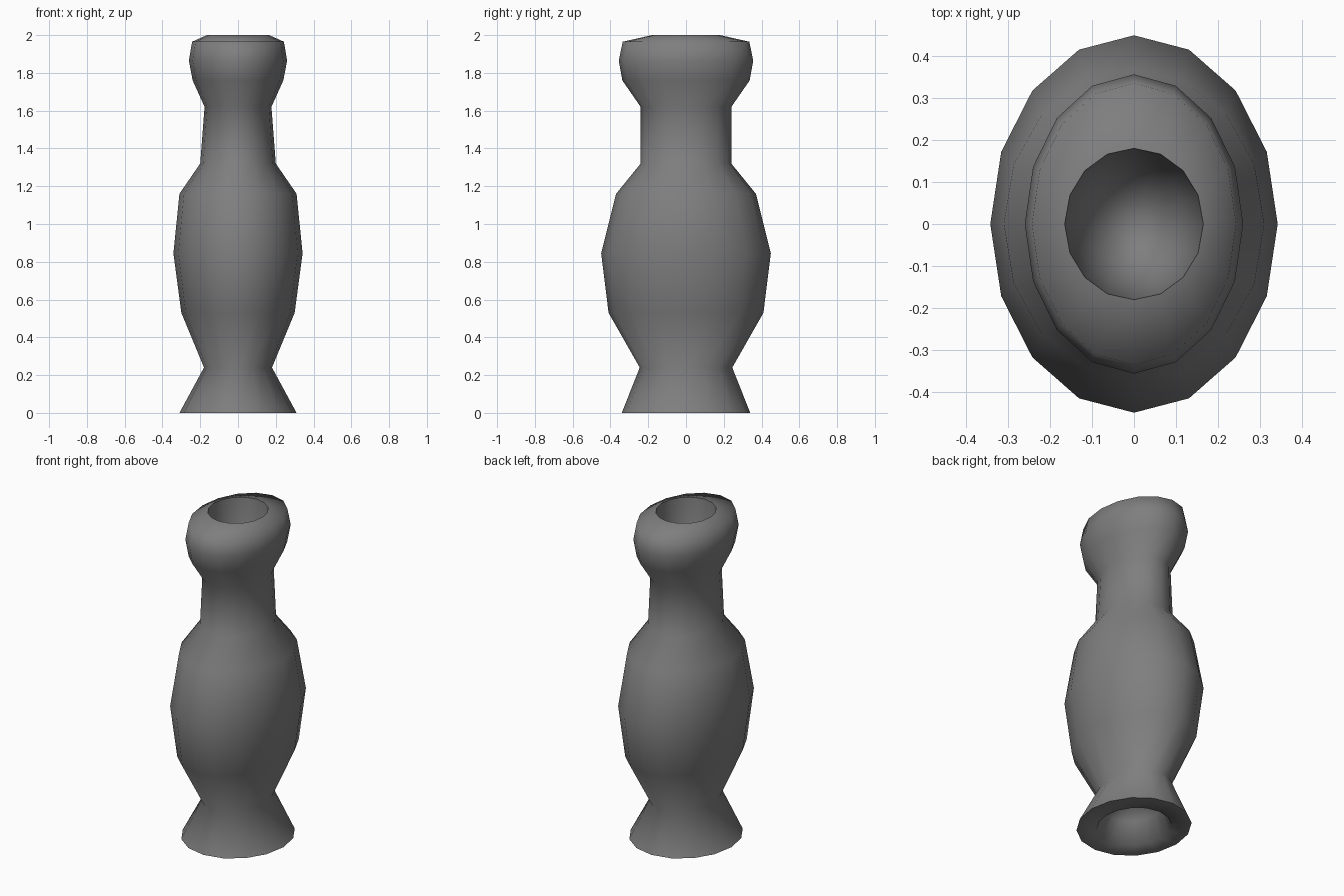
import bpy
import bmesh
import math

SIDES = 16

cube = bpy.data.objects.get("Cube")
if cube:
    bpy.data.objects.remove(cube, do_unlink=True)

grey = bpy.data.materials.new("mid_grey")
grey.use_nodes = True
colour = (0.21, 0.21, 0.21, 1)
grey.diffuse_color = colour
for node in grey.node_tree.nodes:
    if node.type == 'BSDF_PRINCIPLED':
        node.inputs["Base Color"].default_value = colour


def oval_lathe(name, rings, start_z, end_z):
    """Skin oval rings (half width, half depth, height), closed by a point at each end."""
    bm = bmesh.new()
    loops = []
    for rx, ry, z in rings:
        loops.append([bm.verts.new((rx * math.cos(a), ry * math.sin(a), z))
                      for a in (math.tau * i / SIDES for i in range(SIDES))])
    for low, high in zip(loops, loops[1:]):
        for i in range(SIDES):
            j = (i + 1) % SIDES
            bm.faces.new((low[i], low[j], high[j], high[i]))
    for loop, z in ((loops[0], start_z), (loops[-1], end_z)):
        tip = bm.verts.new((0, 0, z))
        for i in range(SIDES):
            bm.faces.new((loop[i], loop[(i + 1) % SIDES], tip))
    bmesh.ops.recalc_face_normals(bm, faces=bm.faces)
    mesh = bpy.data.meshes.new(name)
    bm.to_mesh(mesh)
    bm.free()
    obj = bpy.data.objects.new(name, mesh)
    bpy.context.collection.objects.link(obj)
    mesh.materials.append(grey)
    return obj


# Recess under the foot, from its ceiling down to the rim
foot_recess = [(0.09, 0.11, 0.19), (0.15, 0.18, 0.13), (0.20, 0.22, 0.0)]

# Outer wall: flared foot, belly, neck, lip
outer_wall = [
    (0.31, 0.34, 0.0), (0.18, 0.245, 0.24), (0.30, 0.41, 0.53),
    (0.342, 0.449, 0.845), (0.31, 0.37, 1.16), (0.20, 0.24, 1.32),
    (0.177, 0.24, 1.62), (0.24, 0.337, 1.76), (0.26, 0.356, 1.865),
    (0.243, 0.335, 1.965), (0.165, 0.18, 2.0),
]

# Rounded cup sunk into the mouth
mouth_cup = [(0.155, 0.17, 1.87), (0.125, 0.14, 1.75), (0.07, 0.08, 1.67)]

vase = oval_lathe("vase", foot_recess + outer_wall + mouth_cup, 0.21, 1.64)

# Smooth walls, crisp foot and mouth edges
bpy.ops.object.select_all(action='DESELECT')
vase.select_set(True)
bpy.context.view_layer.objects.active = vase
bpy.ops.object.shade_smooth_by_angle(angle=math.radians(75))
